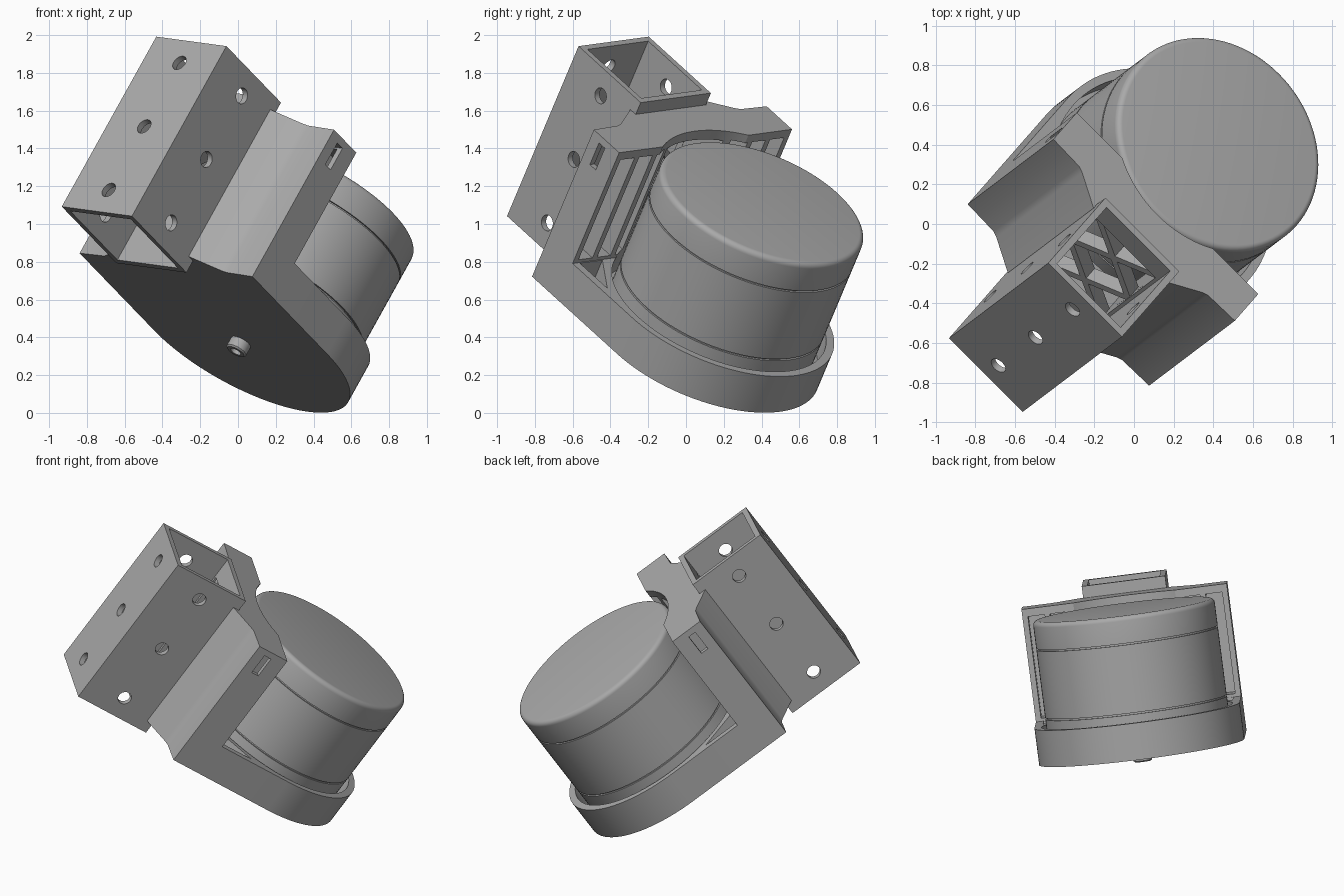
import bpy, bmesh, math
from mathutils import Matrix, Vector

if "Cube" in bpy.data.objects:
    bpy.data.objects.remove(bpy.data.objects["Cube"], do_unlink=True)

# Tilted assembly frame: U across, V from tube to motor, W along the motor axis
W = Vector((0.456, 0.345, 0.820)).normalized()
U = Vector((0.704, -0.704, -0.095))
U = (U - W * U.dot(W)).normalized()
V = W.cross(U)
FRAME = Matrix((U, V, W)).transposed().to_4x4() @ Matrix.Translation((-0.092, 0, 0))
FRAME.translation.z -= 0.008
MID_V = -0.148          # motor axis
LOW, HIGH, RIM = 0.352, 1.30, 0.585

grey = bpy.data.materials.new("plain grey")
grey.use_nodes = True
color = (0.40, 0.40, 0.40, 1)
grey.diffuse_color = color
grey.node_tree.nodes["Principled BSDF"].inputs["Base Color"].default_value = color
parts = []


def finish(name, bm, keep=True):
    bmesh.ops.recalc_face_normals(bm, faces=bm.faces)
    mesh = bpy.data.meshes.new(name)
    bm.to_mesh(mesh)
    bm.free()
    mesh.materials.append(grey)
    obj = bpy.data.objects.new(name, mesh)
    bpy.context.collection.objects.link(obj)
    if keep:
        parts.append(obj)
    return obj


def prism(name, outline, z0, z1, keep=False):
    bm = bmesh.new()
    face = bm.faces.new([bm.verts.new((x, y, z0)) for x, y in outline])
    top = bmesh.ops.extrude_face_region(bm, geom=[face])["geom"]
    bmesh.ops.translate(bm, vec=(0, 0, z1 - z0),
                        verts=[v for v in top if isinstance(v, bmesh.types.BMVert)])
    return finish(name, bm, keep)


def box(name, x, y, z, keep=False):
    return prism(name, [(x[0], y[0]), (x[1], y[0]), (x[1], y[1]), (x[0], y[1])], *z, keep)


def circle(radius, start=0, end=2 * math.pi, steps=96, cy=MID_V):
    return [(radius * math.cos(start + (end - start) * i / steps),
             cy + radius * math.sin(start + (end - start) * i / steps))
            for i in range(steps)]


def lathe(name, profile, steps=96):
    bm = bmesh.new()
    verts = [bm.verts.new((r, 0, z)) for r, z in profile]
    edges = [bm.edges.new(pair) for pair in zip(verts, verts[1:])]
    bmesh.ops.spin(bm, geom=verts + edges, cent=(0, 0, 0), axis=(0, 0, 1),
                   angle=2 * math.pi, steps=steps)
    bmesh.ops.remove_doubles(bm, verts=bm.verts, dist=1e-5)
    bmesh.ops.translate(bm, vec=(0, MID_V, 0), verts=bm.verts)
    return finish(name, bm)


def rod(axis, radius, length, center):
    bm = bmesh.new()
    bmesh.ops.create_cone(bm, cap_ends=True, segments=32, radius1=radius,
                          radius2=radius, depth=length)
    turn = Matrix.Rotation(math.pi / 2, 4, axis)
    bm.transform(Matrix.Translation(center) @ turn)
    return finish("hole_cutter", bm, False)


def combine(obj, other, operation="DIFFERENCE"):
    mod = obj.modifiers.new("cut", "BOOLEAN")
    mod.operation, mod.solver, mod.object = operation, "EXACT", other
    bpy.context.view_layer.objects.active = obj
    bpy.ops.object.modifier_apply(modifier=mod.name)
    bpy.data.objects.remove(other, do_unlink=True)


# Square tube, with holes along each wall
TW, TV0, TV1, TZ0, TZ1 = 0.264, -1.486, -0.956, 0.278, 1.375
wall = 0.036
tube = box("square_tube", (-TW, TW), (TV0, TV1), (TZ0, TZ1), True)
combine(tube, box("bore", (-TW + wall, TW - wall), (TV0 + wall, TV1 - wall), (0, 2)))
tube_mid = (TV0 + TV1) / 2
for step in (-1, 0, 1):
    z = (TZ0 + TZ1) / 2 + 0.41 * step
    combine(tube, rod("Y", 0.043, 1, (0, tube_mid, z)))
    combine(tube, rod("X", 0.043, 0.3, (0, TV0, z)))

# Bracket gripping the tube
half = [(0.65, -0.66), (0.65, -0.876), (0.46, -0.882), (0.43, -0.895), (0.266, -1.0), (0.266, -0.955)]
outline = half + [(-x, y) for x, y in reversed(half)]
bracket = prism("motor_bracket", outline, LOW, HIGH, True)

# Round-nosed base cup merged into the bracket
base = [(0.65, -0.8), *circle(0.65, 0, math.pi, 64), (-0.65, MID_V), (-0.65, -0.8)]
combine(bracket, prism("base_cup", base, LOW, RIM), "UNION")
combine(bracket, prism("cup_bore", circle(0.605), 0.45, 2))

# Pockets between upright ribs, corner recesses and strap slots
for s in (-1, 1):
    for inner, outer in ((0.51, 0.615), (0.375, 0.475), (0.25, 0.34)):
        combine(bracket, box("pocket", sorted((s * inner, s * outer)), (-0.835, -0.5), (RIM + 0.02, HIGH - 0.05)))
    combine(bracket, prism("recess", [(s * 0.60, -0.655), (s * 0.60, -0.42), (s * 0.43, -0.655)], 0.45, RIM + 0.03))
    combine(bracket, box("strap_slot", sorted((s * 0.56, s * 0.7)), (-0.81, -0.76), (1.12, 1.26)))

# Window through bracket and tube wall, crossed by thin braces
win_z = (0.60, 1.24)
for part in (bracket, tube):
    combine(part, box("window", (-0.21, 0.21), (-1.1, -0.6), win_z))
z_mid, z_half = sum(win_z) / 2, (win_z[1] - win_z[0]) / 2
for s in (-1, 1):
    for row in (-1, 1):
        brace = box("cross_brace", (-0.018, 0.018), (-0.98, -0.90), (-0.27, 0.27), True)
        tilt = Matrix.Rotation(s * math.atan2(0.42, z_half), 4, "Y")
        brace.data.transform(Matrix.Translation((0, 0, z_mid + row * z_half / 2)) @ tilt)

# Motor can with rounded cap and two thin grooves
R, TOP, bevel = 0.575, 1.257, 0.03
profile = [(0, 0.44), (R, 0.44), (R, 0.635), (R - 0.012, 0.635), (R - 0.012, 0.645), (R, 0.645),
           (R, 1.075), (R - 0.012, 1.075), (R - 0.012, 1.085), (R, 1.085)]
for i in range(7):
    t = math.pi / 2 * i / 6
    profile.append((R - bevel + bevel * math.cos(t), TOP - bevel + bevel * math.sin(t)))
lathe("motor_can", profile + [(0, TOP)])

# Shaft end with a socket
lathe("shaft_end", [(0, 0.32), (0.03, 0.32), (0.03, 0.292), (0.05, 0.292),
                    (0.058, 0.30), (0.058, 0.36), (0, 0.36)], 32)

for obj in parts:
    obj.data.transform(FRAME)
    bpy.ops.object.select_all(action="DESELECT")
    obj.select_set(True)
    bpy.context.view_layer.objects.active = obj
    bpy.ops.object.shade_smooth_by_angle(angle=math.radians(28))
